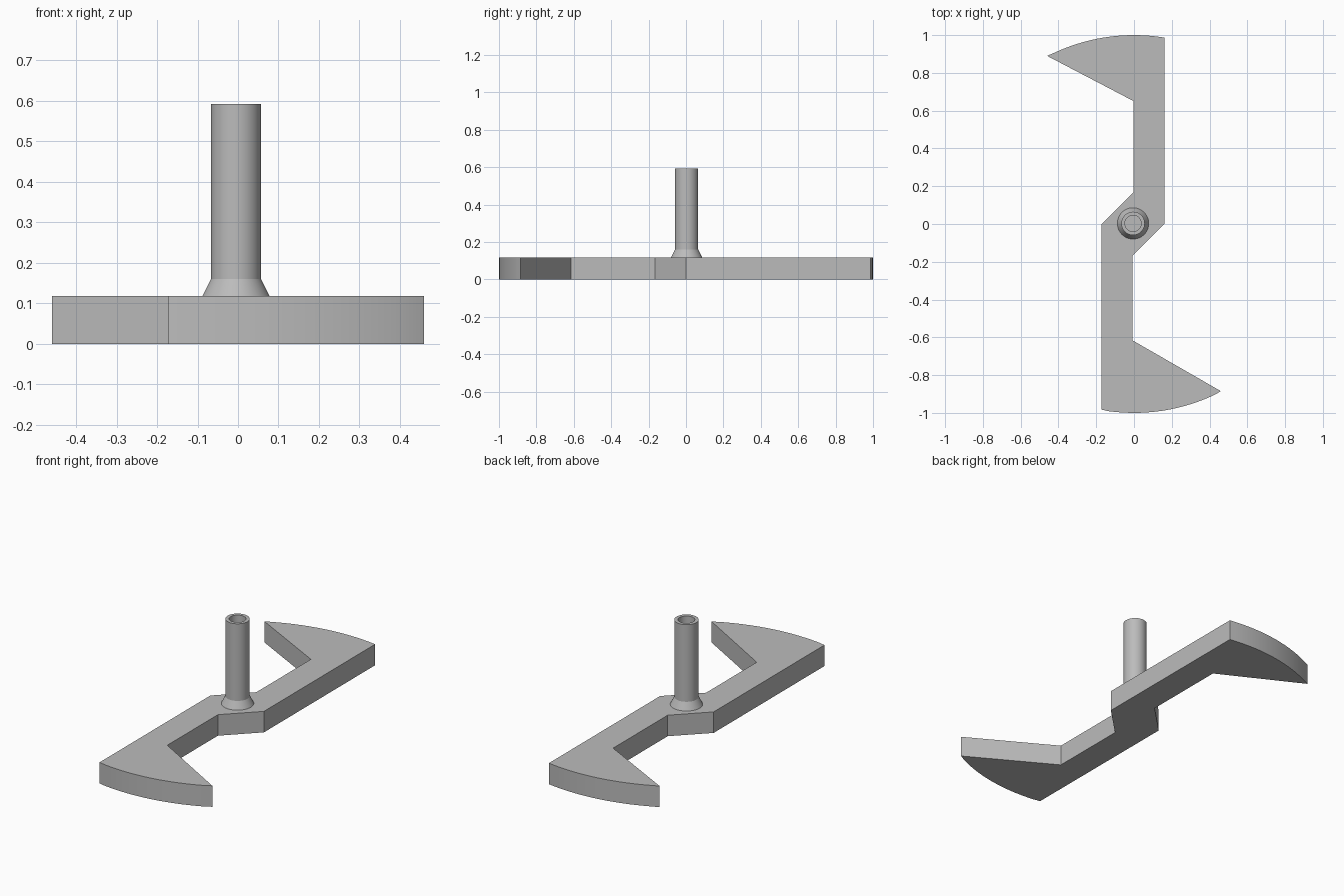
import bpy, bmesh, math

cube = bpy.data.objects.get("Cube")
if cube:
    bpy.data.objects.remove(cube)

PLATE_TOP = 0.118
SHAFT_CENTRE = (-0.005, 0.003)
SEGMENTS = 48

grey = bpy.data.materials.new("mid grey")
grey.use_nodes = True
colour = (0.5, 0.5, 0.5, 1)
grey.diffuse_color = colour
grey.node_tree.nodes["Principled BSDF"].inputs["Base Color"].default_value = colour


def finish(bm, name):
    bmesh.ops.recalc_face_normals(bm, faces=bm.faces)
    mesh = bpy.data.meshes.new(name)
    bm.to_mesh(mesh)
    bm.free()
    mesh.materials.append(grey)
    obj = bpy.data.objects.new(name, mesh)
    bpy.context.collection.objects.link(obj)
    bpy.ops.object.select_all(action='DESELECT')
    obj.select_set(True)
    bpy.context.view_layer.objects.active = obj
    bpy.ops.object.shade_smooth_by_angle(angle=math.radians(25))
    return obj


def rim(start, end, steps=16):
    """Points on the unit circle, between two corner points."""
    a, b = (math.atan2(p[1], p[0]) for p in (start, end))
    arc = [a + (b - a) * i / steps for i in range(1, steps)]
    return [start] + [(math.cos(t), math.sin(t)) for t in arc] + [end]


# Double-ended blade: arc rims, hooked tips and a chamfered hub
outline = rim((0.161, 0.987), (-0.46, 0.89))
outline += [(-0.003, 0.651), (-0.003, 0.167), (-0.172, 0)]
outline += rim((-0.172, -0.983), (0.46, -0.885))
outline += [(-0.008, -0.616), (-0.008, -0.167), (0.161, 0)]

bm = bmesh.new()
face = bm.faces.new([bm.verts.new((x, y, 0)) for x, y in outline])
raised = bmesh.ops.extrude_face_region(bm, geom=[face], use_keep_orig=True)["geom"]
top = [v for v in raised if isinstance(v, bmesh.types.BMVert)]
bmesh.ops.translate(bm, verts=top, vec=(0, 0, PLATE_TOP))
finish(bm, "blade")

# Hollow shaft with a flared foot, turned from a profile
profile = [(0.083, PLATE_TOP), (0.062, 0.16), (0.062, 0.593),
           (0.043, 0.593), (0.043, PLATE_TOP + 0.002), (0, PLATE_TOP + 0.002)]
bm = bmesh.new()
verts = [bm.verts.new((r, 0, z)) for r, z in profile]
edges = [bm.edges.new(pair) for pair in zip(verts, verts[1:])]
bmesh.ops.spin(bm, geom=verts + edges, cent=(0, 0, 0), axis=(0, 0, 1),
               angle=math.tau, steps=SEGMENTS)
bmesh.ops.remove_doubles(bm, verts=bm.verts, dist=0.0005)
shaft = finish(bm, "shaft")
shaft.location = (*SHAFT_CENTRE, 0)
